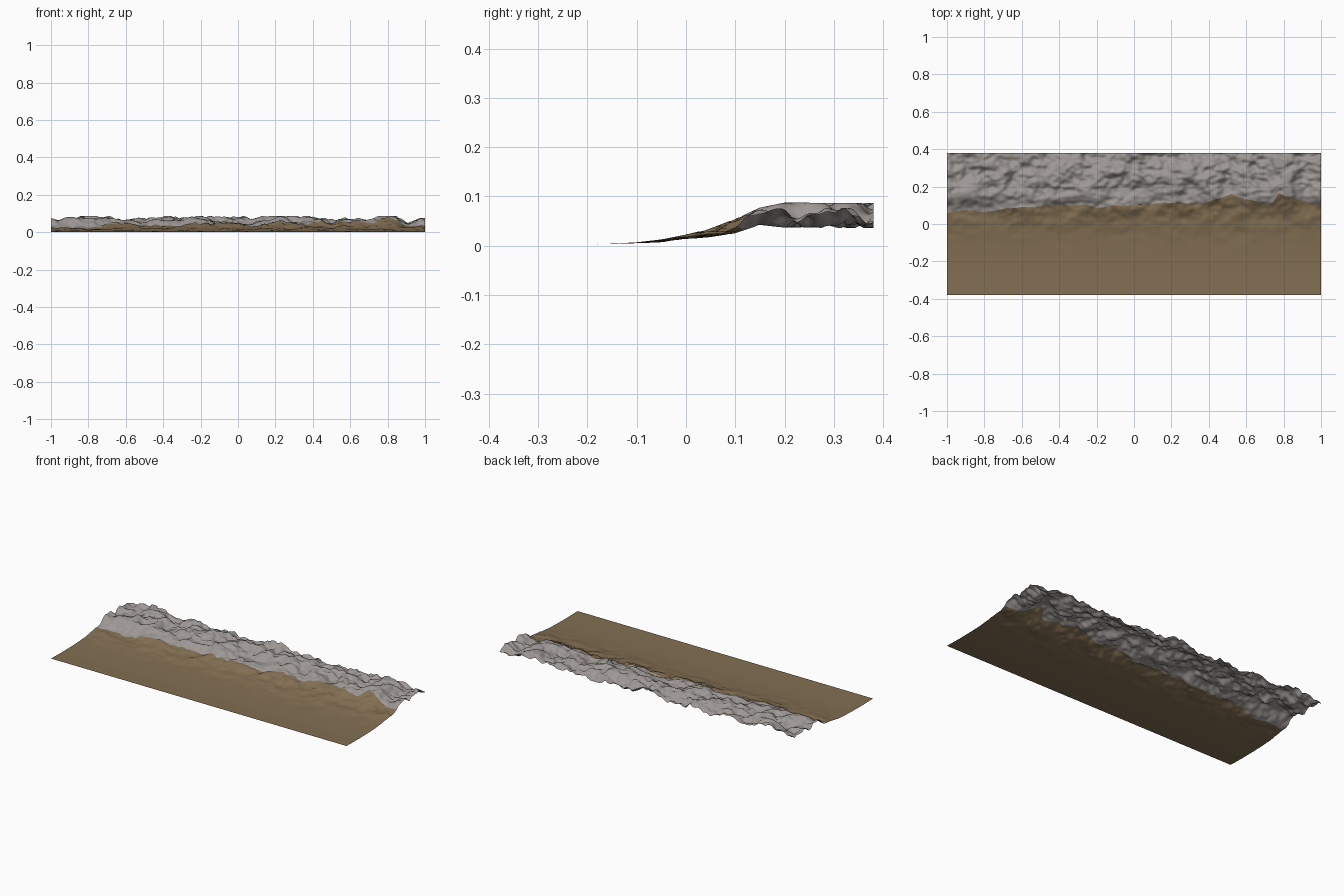
import bpy, bmesh
from mathutils import Vector, noise

if "Cube" in bpy.data.objects:
    bpy.data.objects.remove(bpy.data.objects["Cube"])

noise.seed_set(7)
HALF_X, HALF_Y = 1.0, 0.38
NX = 240

# (y, mean height, bump amplitude) across the shore
PROFILE = [(-0.38, 0.004, 0), (-0.28, 0.002, 0), (-0.17, 0.003, 0), (-0.10, 0.006, 0.001),
           (-0.05, 0.010, 0.003), (0.0, 0.018, 0.005), (0.05, 0.027, 0.009),
           (0.10, 0.041, 0.015), (0.15, 0.061, 0.018), (0.20, 0.064, 0.026), (0.38, 0.063, 0.026)]

# (x, y) line where the sand meets the rock
EDGE = [(-1, 0.06), (-0.9, 0.075), (-0.8, 0.065), (-0.6, 0.09), (-0.4, 0.10), (-0.3, 0.105),
        (-0.2, 0.09), (0, 0.10), (0.15, 0.115), (0.35, 0.11), (0.45, 0.135), (0.52, 0.16),
        (0.6, 0.13), (0.74, 0.11), (0.77, 0.165), (0.85, 0.135), (1, 0.10)]


def lerp_table(table, t, col):
    for a, b in zip(table, table[1:]):
        if t <= b[0]:
            f = (t - a[0]) / (b[0] - a[0])
            return a[col] + (b[col] - a[col]) * max(f, 0)
    return table[-1][col]


def edge_y(x):
    n = noise.noise(Vector((x * 14, 3, 0))) + 0.6 * noise.noise(Vector((x * 37, 8, 0)))
    return lerp_table(EDGE, x, 1) + 0.008 * n


def height(x, y):
    mean, amp = lerp_table(PROFILE, y, 1), lerp_table(PROFILE, y, 2)
    n = 0.0
    for freq, weight in ((7, 1.0), (15, 0.65), (33, 0.35)):
        n += weight * noise.noise(Vector((x * freq, y * freq * 1.3, freq)))
    n = max(-1.05, min(0.9, n * 1.5))
    return max(0.0, mean + amp * n)


def material(name, color):
    m = bpy.data.materials.new(name)
    m.diffuse_color = (*color, 1)
    m.use_nodes = True
    m.node_tree.nodes["Principled BSDF"].inputs["Base Color"].default_value = m.diffuse_color
    return m


def strip(name, rows, y_start, y_end, mat):
    """Sheet of terrain between two lines running along x."""
    bm = bmesh.new()
    grid = []
    for i in range(NX + 1):
        x = -HALF_X + 2 * HALF_X * i / NX
        a, b = y_start(x), y_end(x)
        col = []
        for j in range(rows + 1):
            y = a + (b - a) * j / rows
            col.append(bm.verts.new((x, y, height(x, y))))
        grid.append(col)
    for c, d in zip(grid, grid[1:]):
        for j in range(rows):
            bm.faces.new((c[j], d[j], d[j + 1], c[j + 1])).smooth = True
    mesh = bpy.data.meshes.new(name)
    bm.to_mesh(mesh)
    bm.free()
    mesh.materials.append(mat)
    bpy.context.collection.objects.link(bpy.data.objects.new(name, mesh))


# Sandy beach in front, rocky shelf behind, sharing one edge
strip("sand_beach", 50, lambda x: -HALF_Y, edge_y, material("sand_brown", (0.225, 0.158, 0.085)))
strip("rock_shelf", 40, edge_y, lambda x: HALF_Y, material("rock_grey", (0.34, 0.315, 0.30)))
